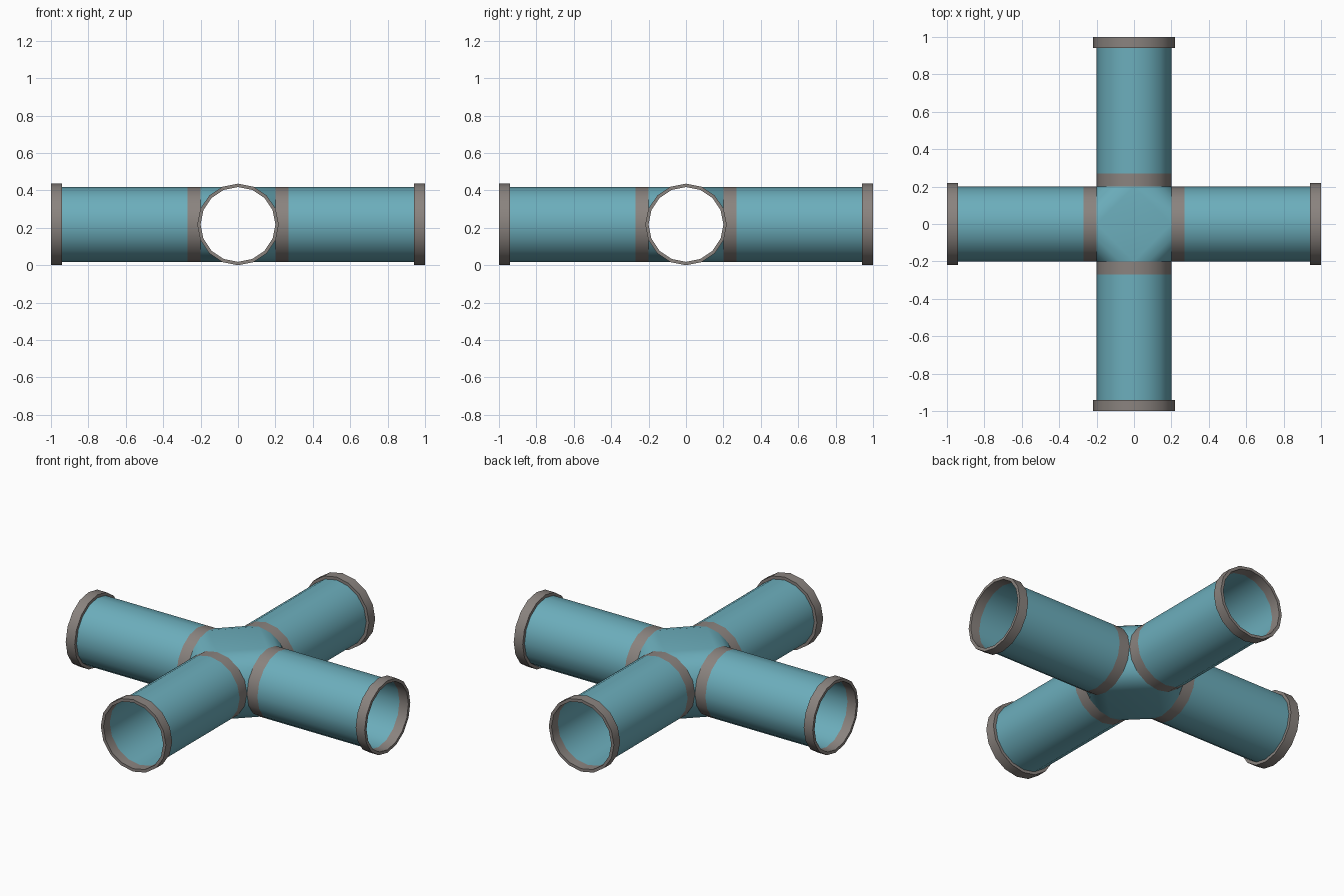
import bpy, bmesh, math
from mathutils import Matrix, Vector

if "Cube" in bpy.data.objects:
    bpy.data.objects.remove(bpy.data.objects["Cube"])

R, RF, Z, N = 0.2, 0.218, 0.218, 16   # pipe radius, flange radius, axis height, sides


def material(name, rgb):
    m = bpy.data.materials.new(name)
    m.diffuse_color = (*rgb, 1)
    m.use_nodes = True
    m.node_tree.nodes["Principled BSDF"].inputs["Base Color"].default_value = m.diffuse_color
    return m


teal = material("teal", (0.150, 0.423, 0.503))
grey = material("warm grey", (0.255, 0.228, 0.212))


def finish(bm, name, mat, angle=40):
    me = bpy.data.meshes.new(name)
    bm.to_mesh(me)
    bm.free()
    me.materials.append(mat)
    ob = bpy.data.objects.new(name, me)
    bpy.context.collection.objects.link(ob)
    bpy.ops.object.select_all(action='DESELECT')
    ob.select_set(True)
    bpy.context.view_layer.objects.active = ob
    bpy.ops.object.shade_smooth_by_angle(angle=math.radians(angle))
    return ob


def ring(x, r):
    # points of a circle around the x axis, with a corner straight up
    return [Vector((x, r * math.sin(2 * math.pi * i / N), r * math.cos(2 * math.pi * i / N)))
            for i in range(N)]


def lathe(profile, name, mat, turn, closed=False):
    # sweep (x, radius) points around the arm axis, then turn the arm into place
    bm = bmesh.new()
    rows = [[bm.verts.new(p) for p in ring(x, r)] for x, r in profile]
    pairs = list(zip(rows, rows[1:])) + ([(rows[-1], rows[0])] if closed else [])
    for a, b in pairs:
        for i in range(N):
            j = (i + 1) % N
            bm.faces.new((a[i], a[j], b[j], b[i]))
    bm.normal_update()
    if closed:
        bmesh.ops.recalc_face_normals(bm, faces=bm.faces)
    else:
        wrong = [f for f in bm.faces
                 if f.normal.dot(f.calc_center_median() * Vector((0, 1, 1))) < 0]
        bmesh.ops.reverse_faces(bm, faces=wrong)
    bm.transform(Matrix.Translation((0, 0, Z)) @ Matrix.Rotation(turn, 4, 'Z'))
    return finish(bm, name, mat)


# four open arms: joint band, pipe and end flange
for k, side in enumerate(("right", "back", "left", "front")):
    turn = k * math.pi / 2
    lathe([(0.2, R), (0.27, R)], side + "_band", grey, turn)
    lathe([(0.27, R), (0.94, R)], side + "_pipe", teal, turn)
    lathe([(0.94, R), (0.94, RF), (1.0, RF), (1.0, R)], side + "_flange", grey, turn, True)

# central hub: skin stretched between the four band rings, left open at the arms
bm = bmesh.new()
for k in range(4):
    rot = Matrix.Rotation(k * math.pi / 2, 3, 'Z')
    for p in ring(R, R):
        bm.verts.new(rot @ p)
bmesh.ops.remove_doubles(bm, verts=bm.verts, dist=1e-4)
bmesh.ops.convex_hull(bm, input=bm.verts)
bm.normal_update()
caps = [f for f in bm.faces if max(abs(f.normal.x), abs(f.normal.y)) > 0.99]
bmesh.ops.delete(bm, geom=caps, context='FACES')
bmesh.ops.dissolve_limit(bm, angle_limit=0.01, verts=bm.verts, edges=bm.edges)
bm.transform(Matrix.Translation((0, 0, Z)))
finish(bm, "hub", teal)
